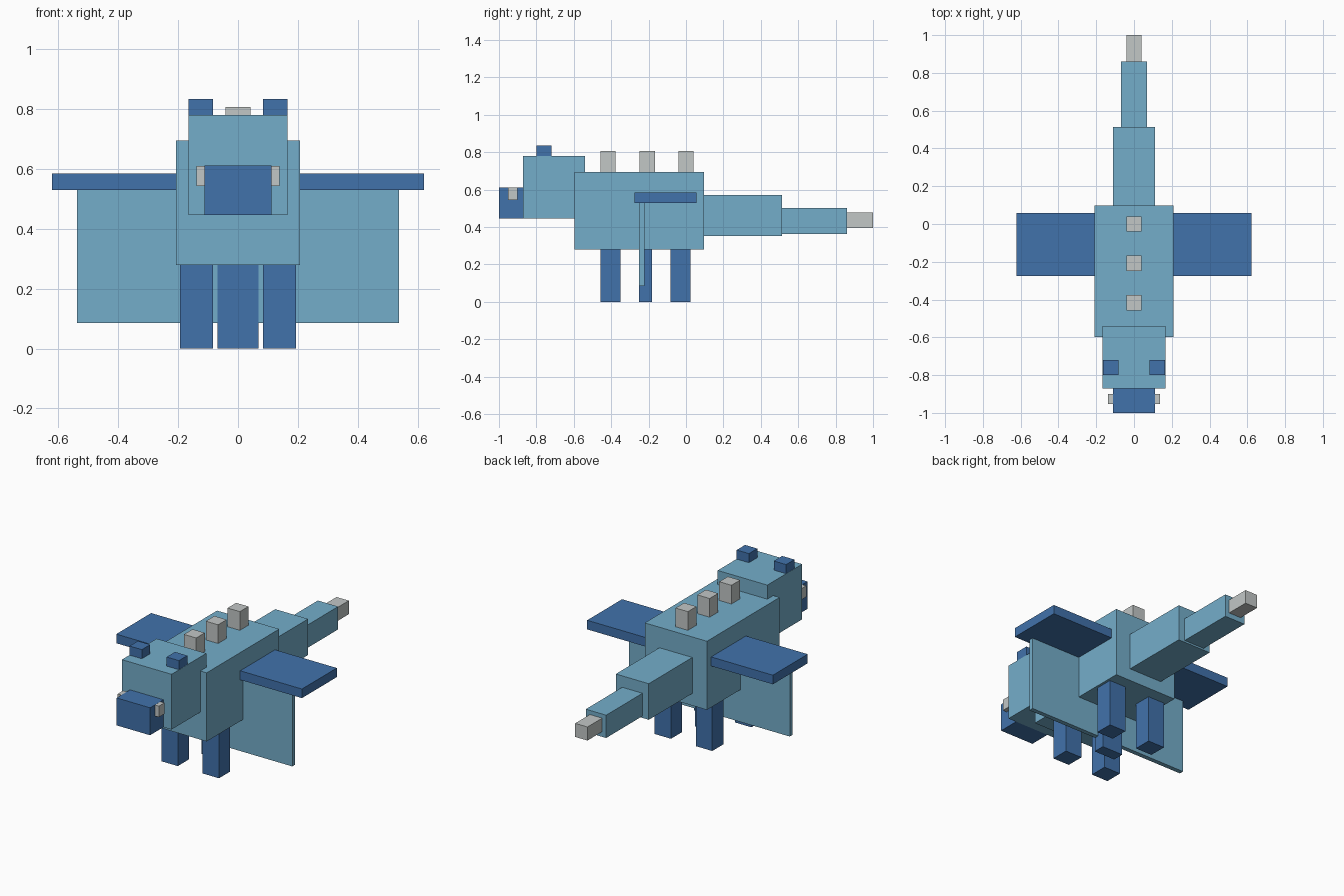
import bpy
import bmesh
from mathutils import Vector

cube = bpy.data.objects.get("Cube")
if cube:
    bpy.data.objects.remove(cube, do_unlink=True)


def make_material(name, rgb):
    mat = bpy.data.materials.new(name)
    mat.use_nodes = True
    color = (*rgb, 1)
    mat.diffuse_color = color
    mat.node_tree.nodes["Principled BSDF"].inputs["Base Color"].default_value = color
    return mat


light_blue = make_material("light blue", (0.175, 0.42, 0.59))
dark_blue = make_material("dark blue", (0.053, 0.168, 0.407))
pale_grey = make_material("pale grey", (0.54, 0.57, 0.565))


def box(name, mat, x, y, z):
    """Box spanning the given (low, high) range on each axis."""
    low, high = (Vector(c) for c in zip(x, y, z))
    bm = bmesh.new()
    bmesh.ops.create_cube(bm, size=1)
    for v in bm.verts:
        v.co = (low + high) / 2 + v.co * (high - low)
    mesh = bpy.data.meshes.new(name)
    bm.to_mesh(mesh)
    bm.free()
    mesh.materials.append(mat)
    obj = bpy.data.objects.new(name, mesh)
    bpy.context.collection.objects.link(obj)
    return obj


def centred(name, mat, half_width, y, z):
    return box(name, mat, (-half_width, half_width), y, z)


def pair(name, mat, x, y, z):
    """Matching boxes on both sides."""
    box("left_" + name, mat, x, y, z)
    box("right_" + name, mat, (-x[1], -x[0]), y, z)


# Body and head
centred("body", light_blue, 0.208, (-0.597, 0.097), (0.28, 0.695))
centred("head", light_blue, 0.166, (-0.872, -0.54), (0.446, 0.78))
centred("snout", dark_blue, 0.112, (-1, -0.872), (0.446, 0.612))
pair("nostril", pale_grey, (0.1, 0.138), (-0.953, -0.9), (0.544, 0.611))
pair("ear", dark_blue, (0.083, 0.165), (-0.8, -0.72), (0.75, 0.835))

# Tapering tail
centred("tail_base", light_blue, 0.11, (0.09, 0.513), (0.353, 0.571))
centred("tail_end", light_blue, 0.068, (0.51, 0.86), (0.364, 0.502))
centred("tail_tip", pale_grey, 0.041, (0.855, 1), (0.395, 0.477))

# Spines along the back
for i, y in enumerate((-0.417, -0.208, 0)):
    centred(f"spine_{i + 1}", pale_grey, 0.041, (y - 0.041, y + 0.041), (0.68, 0.808))

# Wings with the hanging membrane
pair("wing", dark_blue, (0.19, 0.621), (-0.276, 0.057), (0.53, 0.585))
centred("wing_membrane", light_blue, 0.538, (-0.25, -0.223), (0.085, 0.54))

# Four legs and the middle support
pair("front_leg", dark_blue, (0.083, 0.193), (-0.457, -0.35), (0, 0.29))
pair("back_leg", dark_blue, (0.083, 0.193), (-0.082, 0.025), (0, 0.29))
centred("middle_support", dark_blue, 0.069, (-0.252, -0.183), (0, 0.29))
